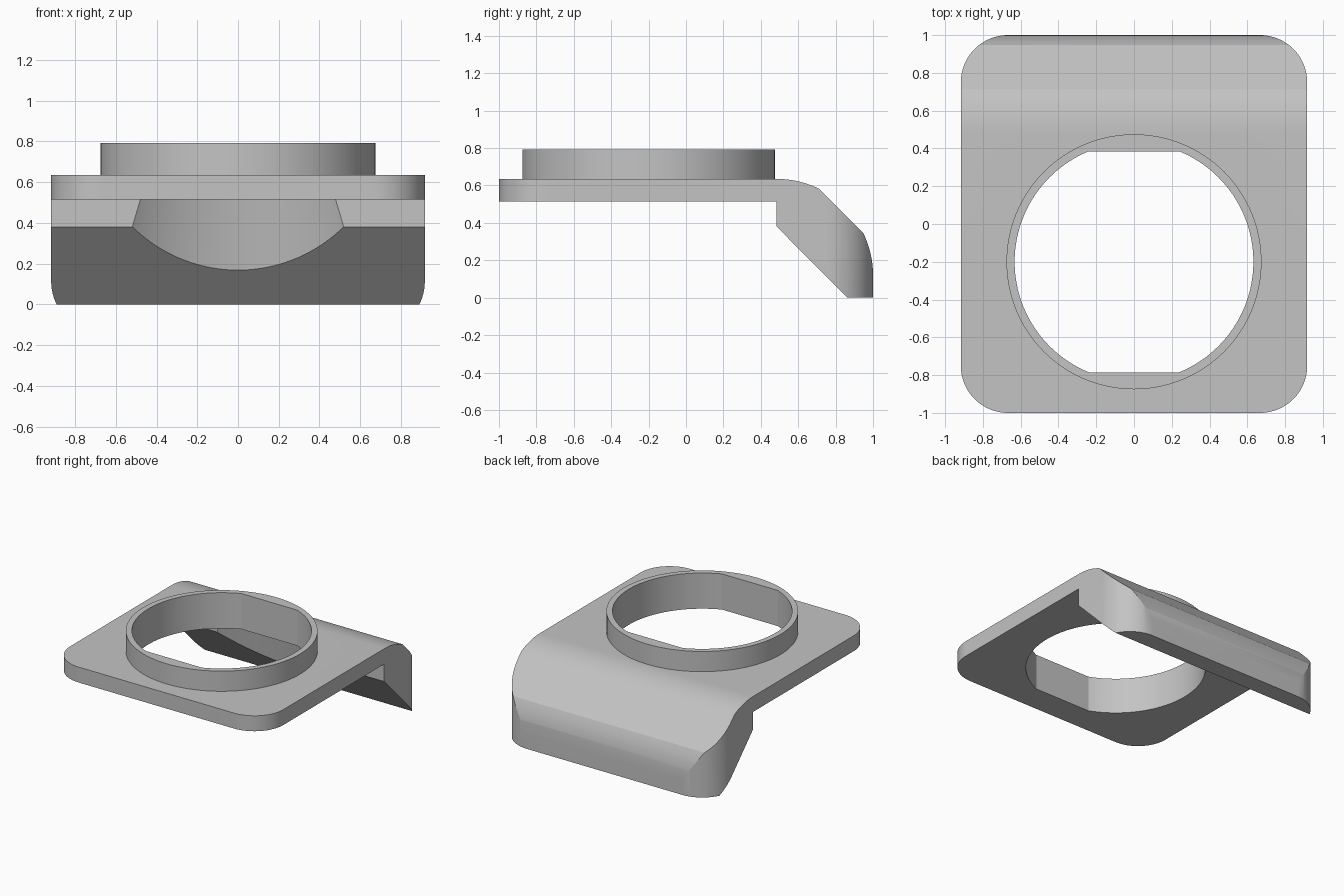
import bpy
import bmesh
from math import sin, cos, radians, sqrt, asin, degrees
from mathutils import Vector

cube = bpy.data.objects.get("Cube")
if cube:
    bpy.data.objects.remove(cube, do_unlink=True)

RING_Y = -0.2                  # centre of the opening
TOP, UNDER, RING_TOP = 0.635, 0.515, 0.792
HALF_W, CORNER = 0.917, 0.25
HOLE_R, FLAT = 0.632, 0.585

grey = bpy.data.materials.new("plain grey")
grey.use_nodes = True
colour = (0.55, 0.55, 0.55, 1)
grey.diffuse_color = colour
grey.node_tree.nodes["Principled BSDF"].inputs["Base Color"].default_value = colour


def arc(cx, cy, r, start, end, steps):
    """Points on an arc, angles in degrees."""
    angles = [radians(start + (end - start) * i / steps) for i in range(steps + 1)]
    return [(cx + r * cos(a), cy + r * sin(a)) for a in angles]


def prism(name, outline, to_3d, extrude):
    """Solid made by sweeping a flat outline along a vector."""
    bm = bmesh.new()
    face = bm.faces.new([bm.verts.new(to_3d(p)) for p in outline])
    swept = bmesh.ops.extrude_face_region(bm, geom=[face], use_keep_orig=True)
    moved = [g for g in swept["geom"] if isinstance(g, bmesh.types.BMVert)]
    bmesh.ops.translate(bm, verts=moved, vec=Vector(extrude))
    return finish(name, bm)


def cone(name, r_low, r_high, z_low, z_high):
    bm = bmesh.new()
    bmesh.ops.create_cone(bm, cap_ends=True, segments=128, radius1=r_low,
                          radius2=r_high, depth=z_high - z_low)
    bmesh.ops.translate(bm, verts=bm.verts, vec=(0, RING_Y, (z_low + z_high) / 2))
    return finish(name, bm)


def finish(name, bm):
    bmesh.ops.recalc_face_normals(bm, faces=bm.faces)
    mesh = bpy.data.meshes.new(name)
    bm.to_mesh(mesh)
    bm.free()
    mesh.materials.append(grey)
    obj = bpy.data.objects.new(name, mesh)
    bpy.context.collection.objects.link(obj)
    return obj


def combine(obj, tool, operation):
    """Apply a boolean and discard the tool."""
    mod = obj.modifiers.new("boolean", 'BOOLEAN')
    mod.operation, mod.object, mod.solver = operation, tool, 'EXACT'
    bpy.context.view_layer.objects.active = obj
    bpy.ops.object.modifier_apply(modifier=mod.name)
    bpy.data.objects.remove(tool, do_unlink=True)


# Side profile: flat plate, rounded and chamfered bend, down-turned leg
BEND_Y, BEND_Z, BEND_R = 0.485, 0.12, 0.515
profile = [(-1.1, UNDER), (-1.1, TOP)]
profile += arc(BEND_Y, BEND_Z, BEND_R, 90, 63.7, 10)
profile += arc(BEND_Y, BEND_Z, BEND_R, 26.3, 0, 10)
profile += [(1.0, 0), (0.862, 0), (BEND_Y, 0.38), (BEND_Y, UNDER)]
bracket = prism("bracket", profile, lambda p: (-1.1, p[0], p[1]), (2.2, 0, 0))

# Rounded rectangular footprint trims the corners
footprint = []
for sx, sy, start in ((1, 1, 0), (-1, 1, 90), (-1, -1, 180), (1, -1, 270)):
    footprint += arc(sx * (HALF_W - CORNER), sy * (1 - CORNER),
                     CORNER, start, start + 90, 20)
trim = prism("footprint_trim", footprint, lambda p: (p[0], p[1], -0.1), (0, 0, 1))
combine(bracket, trim, 'INTERSECT')

# Conical relief in the leg, below the plate
SLOPE = 0.172
relief = cone("leg_relief", 0.836 + SLOPE * (UNDER + 0.05), 0.836, -0.05, UNDER)
combine(bracket, relief, 'DIFFERENCE')

# Raised collar
collar = cone("collar", 0.675, 0.675, UNDER + 0.05, RING_TOP)
combine(bracket, collar, 'UNION')

# Round opening with two flats
a = degrees(asin(FLAT / HOLE_R))
opening = arc(0, RING_Y, HOLE_R, -a, a, 48) + arc(0, RING_Y, HOLE_R, 180 - a, 180 + a, 48)
hole = prism("opening", opening, lambda p: (p[0], p[1], 0.3), (0, 0, 0.8))
combine(bracket, hole, 'DIFFERENCE')

bpy.ops.object.select_all(action='DESELECT')
bracket.select_set(True)
bpy.context.view_layer.objects.active = bracket
bpy.ops.object.shade_smooth_by_angle(angle=radians(15))
